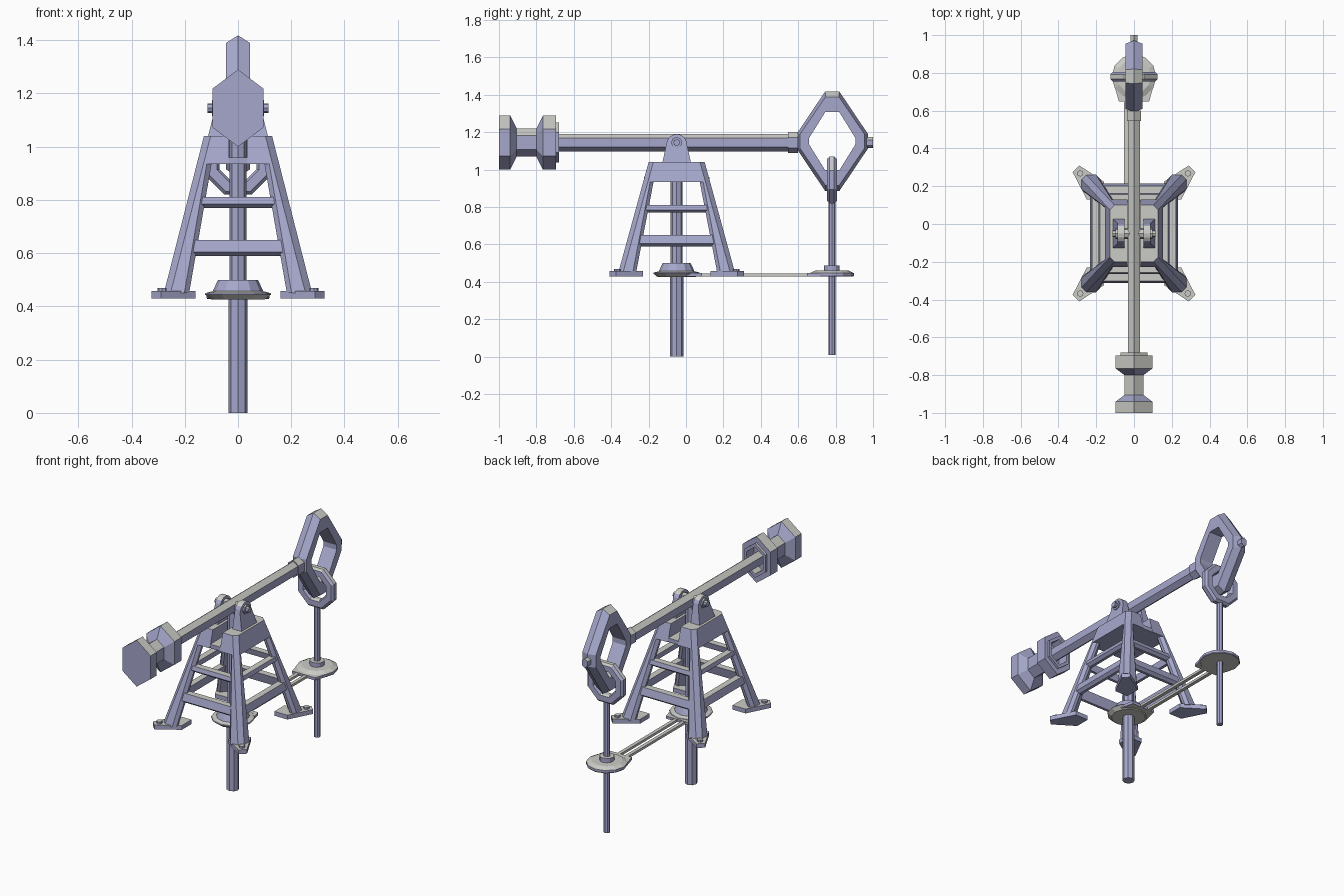
import bpy, bmesh, math


def make_material(name, rgb):
    m = bpy.data.materials.new(name)
    m.use_nodes = True
    m.diffuse_color = (*rgb, 1)
    m.node_tree.nodes["Principled BSDF"].inputs["Base Color"].default_value = (*rgb, 1)
    return m


cube = bpy.data.objects.get("Cube")
if cube:
    bpy.data.objects.remove(cube, do_unlink=True)

BLUE = make_material("slate_blue", (0.38, 0.39, 0.60))
GREY = make_material("warm_grey", (0.60, 0.60, 0.57))

CY = -0.05      # tower centre in y
ROD_Y = 0.78    # hanging rod in y
BEAM_Z = 1.145  # beam axis height


# Rules for which faces are grey
def tops(n):
    return n.z > 0.65


def tops_and_undersides(n):
    return abs(n.z) > 0.65


def everywhere(n):
    return True


def loft(name, rings, closed=False, grey=tops):
    """Skin a run of equal-length point rings; capped unless closed."""
    bm = bmesh.new()
    vs = [[bm.verts.new(p) for p in r] for r in rings]
    n = len(vs[0])
    pairs = list(zip(vs, vs[1:]))
    if closed:
        pairs.append((vs[-1], vs[0]))
    else:
        bm.faces.new(vs[0])
        bm.faces.new(vs[-1])
    for a, b in pairs:
        for i in range(n):
            j = (i + 1) % n
            bm.faces.new((a[i], a[j], b[j], b[i]))
    bmesh.ops.recalc_face_normals(bm, faces=bm.faces)
    bm.normal_update()
    for f in bm.faces:
        f.material_index = int(grey(f.normal))
    me = bpy.data.meshes.new(name)
    me.materials.append(BLUE)
    me.materials.append(GREY)
    bm.to_mesh(me)
    bm.free()
    ob = bpy.data.objects.new(name, me)
    bpy.context.collection.objects.link(ob)


def lathe(name, x, y, profile, sides, grey=tops):
    """Upright turned part from (radius, height) pairs."""
    angs = [2 * math.pi * i / sides for i in range(sides)]
    loft(name, [[(x + r * math.cos(a), y + r * math.sin(a), z) for a in angs]
                for r, z in profile], grey=grey)


def hex_ring(y, r):
    angs = [math.pi / 2 + math.pi / 3 * i for i in range(6)]
    return [(0.77 * r * math.cos(a), y, BEAM_Z + r * math.sin(a)) for a in angs]


def hex_bar(name, profile):
    """Narrow hexagonal part along y from (y, radius) pairs."""
    loft(name, [hex_ring(y, r) for y, r in profile])


def rect(x0, x1, y0, y1, z):
    return [(x0, y0, z), (x1, y0, z), (x1, y1, z), (x0, y1, z)]


def box(name, x0, x1, y0, y1, z0, z1, grey=tops):
    loft(name, [rect(x0, x1, y0, y1, z0), rect(x0, x1, y0, y1, z1)], grey=grey)


# Tower outline: half sizes at a given height
def half(z):
    t = (1.04 - z) / 0.58
    return 0.128 + 0.148 * t, 0.15 + 0.159 * t


# Crown: two chamfered halves with a slot between, and the slot floor
def crown_ring(z, s):
    hx, hy = half(z)
    c = 0.025
    pts = [(0.034, -hy), (hx - c, -hy), (hx, c - hy), (hx, hy - c), (hx - c, hy), (0.034, hy)]
    return [(s * x, CY + y, z) for x, y in pts]


# Leg section with bevelled outer corner and window edges
def leg_ring(z, w, sx, sy):
    hx, hy = half(z)
    c, t, b = 0.025, 0.035, 0.018
    pts = [(hx - w, hy - b), (hx - w + b, hy), (hx - c, hy), (hx, hy - c),
           (hx, hy - w + b), (hx - b, hy - w), (hx - t, hy - w), (hx - w, hy - t)]
    return [(sx * x, CY + sy * y, z) for x, y in pts]


FOOT = [(0.325, 0.325), (0.29, 0.36), (0.16, 0.275), (0.16, 0.18), (0.25, 0.18)]

for sx, side in ((1, "left"), (-1, "right")):
    loft(f"crown_{side}", [crown_ring(z, sx) for z in (0.935, 1.04)])

    # Bearing cheek with rounded top and flared foot
    arc = [(0.055 * math.cos(a), 1.135 + 0.055 * math.sin(a))
           for a in (math.pi * i / 8 for i in range(9))]
    cheek = [(0.078, 1.03)] + arc + [(-0.078, 1.03)]
    loft(f"bearing_cheek_{side}", [
        [(sx * 0.05, CY + y, z) for y, z in cheek],
        [(sx * (0.115 if z < 1.1 else 0.088), CY + y, z) for y, z in cheek]])

    # Legs, feet and foot bolts
    for sy, end in ((1, "back"), (-1, "front")):
        loft(f"leg_{end}_{side}", [leg_ring(0.45, 0.095, sx, sy), leg_ring(0.94, 0.055, sx, sy)])
        loft(f"foot_{end}_{side}", [[(sx * x, CY + sy * y, z) for x, y in FOOT]
                                    for z in (0.43, 0.457)])
        lathe(f"foot_bolt_{end}_{side}", sx * 0.285, CY + sy * 0.318,
              [(0.017, 0.45), (0.017, 0.47)], 8)

box("crown_slot_floor", -0.036, 0.036, CY - 0.175, CY + 0.175, 0.935, 0.96)

# Rungs on all four faces at two heights, bevelled along the lower outer edge
T = 0.045
for level, z0, z1 in (("lower", 0.59, 0.65), ("upper", 0.77, 0.81)):
    for s, a, b in ((1, "back", "left"), (-1, "front", "right")):
        across, along = [], []
        for z, d in ((z0, 0.028), (z0 + 0.015, 0.006), (z1, 0.006)):
            hx, hy = half(z)
            ys = sorted((CY + s * (hy - d), CY + s * (hy - T)))
            xs = sorted((s * (hx - d), s * (hx - T)))
            across.append(rect(0.04 - hx, hx - 0.04, *ys, z))
            along.append(rect(*xs, CY + 0.04 - hy, CY + hy - 0.04, z))
        loft(f"rung_{level}_{a}", across)
        loft(f"rung_{level}_{b}", along)

# Axle through the bearing
for name, r, x1 in (("axle", 0.03, 0.098), ("axle_bolt", 0.018, 0.115)):
    loft(name, [[(x, CY + r * math.cos(math.pi / 4 * i), BEAM_Z + r * math.sin(math.pi / 4 * i))
                 for i in range(8)] for x in (-x1, x1)])

# Walking beam, collar and counterweight with a hollow inner end
hex_bar("beam", [(-0.78, 0.047), (0.56, 0.047)])
hex_bar("beam_collar", [(0.545, 0.056), (0.60, 0.056)])
hex_bar("counterweight", [(-1.0, 0.145), (-0.94, 0.145), (-0.905, 0.075), (-0.80, 0.075),
                          (-0.765, 0.145), (-0.695, 0.145), (-0.695, 0.108), (-0.68, 0.108),
                          (-0.68, 0.085), (-0.75, 0.085)])


# Diamond head: open frame with a ridged outer edge
def head_loop(x, hy, hz, fy, fz):
    pts = [(-hy, -fz), (-hy, fz), (-fy, hz), (fy, hz), (hy, fz), (hy, -fz), (fy, -hz), (-fy, -hz)]
    return [(x, 0.782 + y, 1.152 + z) for y, z in pts]


W = 0.046
loft("head_frame", [head_loop(0, 0.19, 0.266, 0.038, 0.04),
                    head_loop(W, 0.172, 0.237, 0.036, 0.038),
                    head_loop(W, 0.125, 0.155, 0.038, 0.015),
                    head_loop(-W, 0.125, 0.155, 0.038, 0.015),
                    head_loop(-W, 0.172, 0.237, 0.036, 0.038)], closed=True)
hex_bar("head_nub", [(0.95, 0.029), (1.0, 0.029)])


# Octagonal hanger ring linked through the head
def link_loop(y, r):
    angs = [math.pi / 8 + math.pi / 4 * i for i in range(8)]
    return [(r * math.cos(a), ROD_Y + y, 0.945 + r * math.sin(a)) for a in angs]


loft("hanger_ring", [link_loop(0.012, 0.135), link_loop(0.026, 0.122), link_loop(0.026, 0.085),
                     link_loop(0.012, 0.076), link_loop(-0.012, 0.076), link_loop(-0.026, 0.085),
                     link_loop(-0.026, 0.122), link_loop(-0.012, 0.135)], closed=True)

# Rod, its well cap, and the central pole with its base
lathe("pump_rod", 0, ROD_Y, [(0.019, 0.01), (0.019, 0.84)], 8)
lathe("well_cap", 0, ROD_Y, [(0.115, 0.428), (0.118, 0.432), (0.118, 0.447), (0.09, 0.46),
                             (0.042, 0.46), (0.042, 0.487), (0.03, 0.487)], 12,
      grey=tops_and_undersides)
lathe("centre_pole", 0, CY, [(0.036, 0), (0.036, 0.45), (0.032, 0.5), (0.032, 1.12)], 8)
lathe("centre_base", 0, CY, [(0.10, 0.425), (0.125, 0.445), (0.122, 0.45), (0.095, 0.457),
                             (0.075, 0.5), (0.045, 0.5)], 12, grey=tops_and_undersides)

# Twin pipes between base and well cap, with flared end tabs
for name, x in (("pipe_right", -0.042), ("pipe_left", 0.012)):
    box(name, x - 0.011, x + 0.011, 0.04, 0.68, 0.43, 0.445, grey=everywhere)
for name, y0, y1 in (("well_cap_tab", 0.648, 0.72), ("base_tab", 0.085, 0.0)):
    loft(name, [[(x, y, z) for x, z in ((-w, 0.43), (w, 0.43), (w, 0.447), (-w, 0.447))]
                for w, y in ((0.08, y0), (0.10, y1))], grey=tops_and_undersides)
